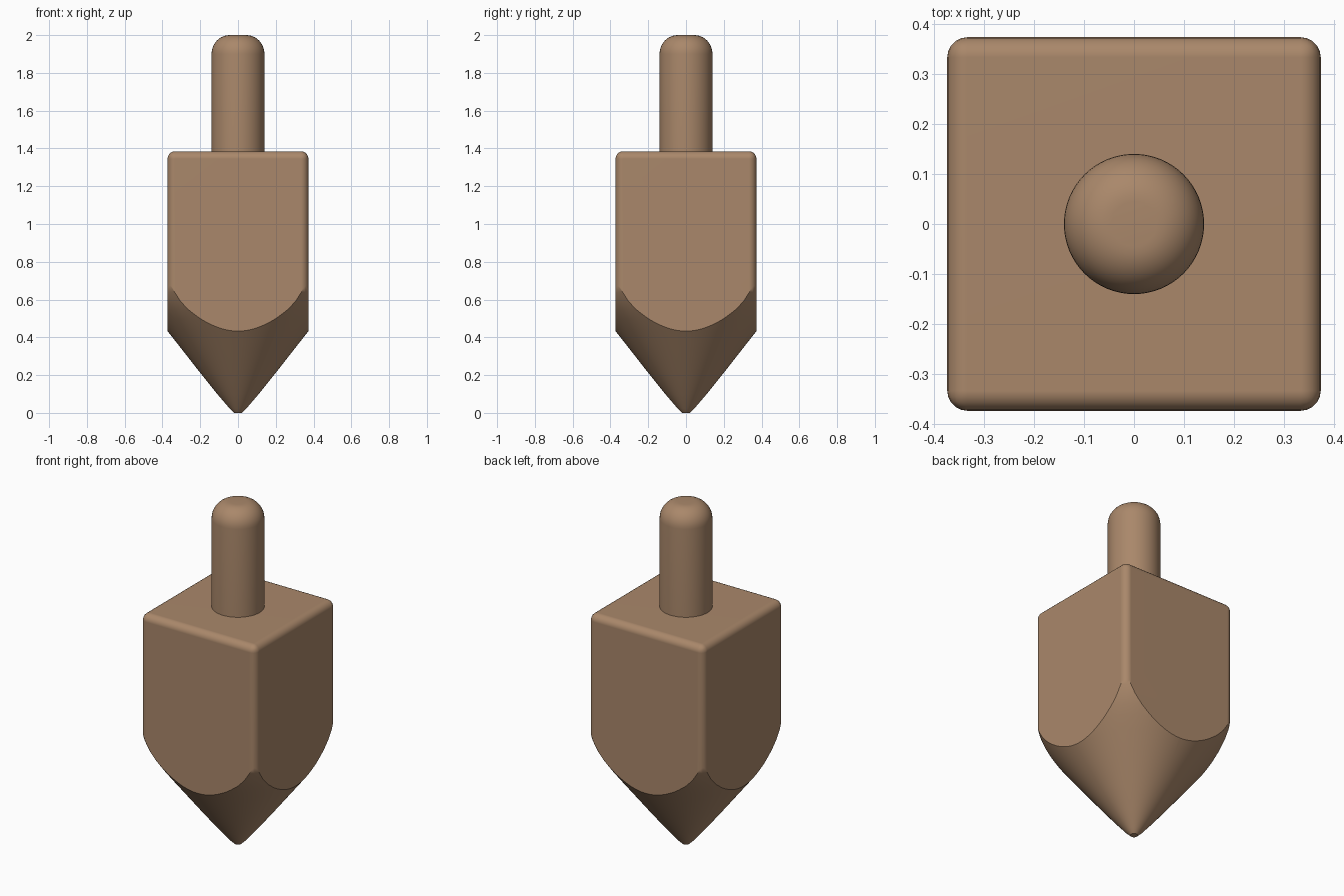
import bpy, bmesh, math

if "Cube" in bpy.data.objects:
    bpy.data.objects.remove(bpy.data.objects["Cube"])

wood = bpy.data.materials.new("warm brown wood")
wood.diffuse_color = (0.40, 0.245, 0.145, 1)
wood.use_nodes = True
wood.node_tree.nodes["Principled BSDF"].inputs["Base Color"].default_value = wood.diffuse_color


def make_object(name, bm):
    bmesh.ops.recalc_face_normals(bm, faces=bm.faces)
    me = bpy.data.meshes.new(name)
    bm.to_mesh(me)
    bm.free()
    me.materials.append(wood)
    ob = bpy.data.objects.new(name, me)
    bpy.context.collection.objects.link(ob)
    return ob


def lathe(name, profile, n=96):
    bm = bmesh.new()
    vs = [bm.verts.new((r, 0, z)) for r, z in profile]
    es = [bm.edges.new(p) for p in zip(vs, vs[1:])]
    bmesh.ops.spin(bm, geom=vs + es, cent=(0, 0, 0), axis=(0, 0, 1),
                   angle=math.tau, steps=n)
    bmesh.ops.remove_doubles(bm, verts=bm.verts, dist=1e-4)
    return make_object(name, bm)


def smooth(ob, angle):
    bpy.ops.object.select_all(action='DESELECT')
    ob.select_set(True)
    bpy.context.view_layer.objects.active = ob
    bpy.ops.object.shade_smooth_by_angle(angle=math.radians(angle))


# Square body with rounded edges
bm = bmesh.new()
bmesh.ops.create_cube(bm, size=1)
for v in bm.verts:
    v.co = (v.co.x * 0.746, v.co.y * 0.746, 0.64 + v.co.z * 1.49)
bmesh.ops.bevel(bm, geom=bm.edges[:], offset=0.04, segments=5, profile=0.5,
                affect='EDGES')
body = make_object("body", bm)

# Turned envelope that cuts the body to a rounded point
envelope = lathe("point_cutter", [
    (0, 0), (0.02, 0.0), (0.045, 0.024), (0.11, 0.1), (0.2, 0.212),
    (0.3, 0.34), (0.373, 0.433), (0.42, 0.495), (0.455, 0.545),
    (0.482, 0.592), (0.502, 0.64), (0.515, 0.69), (0.524, 0.76),
    (0.54, 0.9), (0.6, 1.6), (0, 1.6)])
envelope.hide_render = True
cut = body.modifiers.new("point", 'BOOLEAN')
cut.operation = 'INTERSECT'
cut.solver = 'EXACT'
cut.object = envelope
bpy.context.view_layer.objects.active = body
bpy.ops.object.modifier_apply(modifier=cut.name)
bpy.data.objects.remove(envelope)
smooth(body, 25)
body.modifiers.new("clean shading", 'WEIGHTED_NORMAL').keep_sharp = True

# Round handle with a domed end
dome = [(0.045 + 0.095 * math.cos(a), 1.9 + 0.1 * math.sin(a))
        for a in (math.radians(9 * i) for i in range(11))]
handle = lathe("handle", [(0, 1.3), (0.14, 1.3)] + dome + [(0, 2.0)], 64)
smooth(handle, 40)
